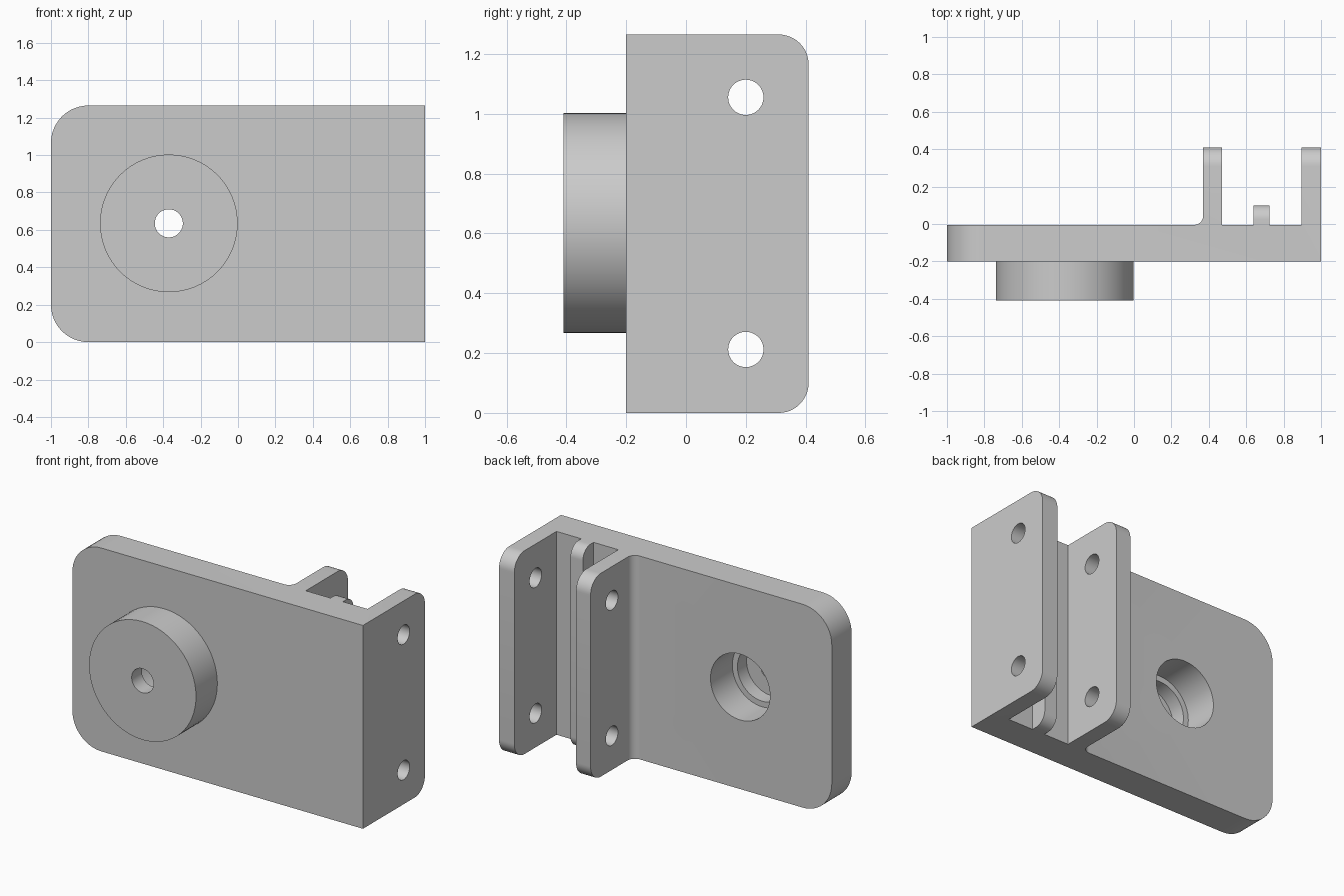
import bpy, bmesh, math
from mathutils import Matrix, Vector

cube = bpy.data.objects.get("Cube")
if cube:
    bpy.data.objects.remove(cube, do_unlink=True)

grey = bpy.data.materials.new("plain_grey")
grey.use_nodes = True
COLOUR = (0.6, 0.6, 0.6, 1)
grey.diffuse_color = COLOUR
grey.node_tree.nodes["Principled BSDF"].inputs["Base Color"].default_value = COLOUR

HEIGHT = 1.265
FRONT, BACK, TIP, RIB_TIP = -0.2, -0.005, 0.41, 0.1
BORE = Vector((-0.37, 0, 0.635))


def add_object(name, bm):
    bmesh.ops.recalc_face_normals(bm, faces=bm.faces[:])
    mesh = bpy.data.meshes.new(name)
    bm.to_mesh(mesh)
    bm.free()
    mesh.materials.append(grey)
    obj = bpy.data.objects.new(name, mesh)
    bpy.context.collection.objects.link(obj)
    return obj


def round_edges(bm, test, radius):
    """Round every edge whose two end points pass the test."""
    edges = [e for e in bm.edges if test(e.verts[0].co, e.verts[1].co)]
    bmesh.ops.bevel(bm, geom=edges, offset=radius, segments=12,
                    profile=0.5, affect='EDGES')


def near(a, b):
    return abs(a - b) < 1e-4


def lathe_y(name, profile, centre):
    """Revolve (radius, y) points around the y axis."""
    bm = bmesh.new()
    verts = [bm.verts.new((r, y, 0)) for r, y in profile]
    edges = [bm.edges.new(pair) for pair in zip(verts, verts[1:])]
    bmesh.ops.spin(bm, geom=verts + edges, cent=(0, 0, 0), axis=(0, 1, 0),
                   angle=math.tau, steps=64, use_merge=True)
    bmesh.ops.remove_doubles(bm, verts=bm.verts[:], dist=1e-5)
    bmesh.ops.translate(bm, verts=bm.verts[:], vec=centre)
    return add_object(name, bm)


def combine(target, tool, operation):
    tool.hide_render = True
    mod = target.modifiers.new(tool.name, 'BOOLEAN')
    mod.operation, mod.solver, mod.object = operation, 'EXACT', tool
    bpy.context.view_layer.objects.active = target
    bpy.ops.object.modifier_apply(modifier=mod.name)
    bpy.data.objects.remove(tool, do_unlink=True)


# Bracket body: plan outline with two flanges and a rib, raised to full height
outline = [(-1, FRONT), (1, FRONT), (1, TIP), (0.895, TIP), (0.895, BACK),
           (0.725, BACK), (0.725, RIB_TIP), (0.64, RIB_TIP), (0.64, BACK),
           (0.47, BACK), (0.47, TIP), (0.37, TIP), (0.37, BACK), (-1, BACK)]
bm = bmesh.new()
base = bm.faces.new([bm.verts.new((x, y, 0)) for x, y in outline])
raised = bmesh.ops.extrude_face_region(bm, geom=[base])["geom"]
bmesh.ops.translate(bm, verts=[v for v in raised if isinstance(v, bmesh.types.BMVert)],
                    vec=(0, 0, HEIGHT))
bmesh.ops.recalc_face_normals(bm, faces=bm.faces[:])

# Rounded plate end, flange tips, rib tip and the inside fillet
round_edges(bm, lambda a, b: near(a.x, -1) and near(b.x, -1) and near(a.z, b.z), 0.2)
round_edges(bm, lambda a, b: near(a.y, TIP) and near(b.y, TIP) and near(a.z, b.z), 0.1)
round_edges(bm, lambda a, b: near(a.y, RIB_TIP) and near(b.y, RIB_TIP) and near(a.z, b.z), 0.075)
round_edges(bm, lambda a, b: all(near(p.x, 0.37) and near(p.y, BACK) for p in (a, b)), 0.05)
bracket = add_object("bracket", bm)

# Round boss on the front
boss = lathe_y("boss", [(0, -0.41), (0.368, -0.41), (0.368, -0.15), (0, -0.15)], BORE)
combine(bracket, boss, 'UNION')

# Stepped bore, wide at the back and narrow at the front
bore = lathe_y("bore_cutter", [(0, -0.5), (0.075, -0.5), (0.075, -0.31), (0.17, -0.31),
                               (0.17, -0.22), (0.205, -0.22), (0.205, 0.1), (0, 0.1)], BORE)
combine(bracket, bore, 'DIFFERENCE')

# Pin holes through both flanges
for z in (0.212, 1.055):
    bm = bmesh.new()
    bmesh.ops.create_cone(bm, cap_ends=True, segments=48, radius1=0.059, radius2=0.059, depth=1,
                          matrix=Matrix.Translation((0.7, 0.2, z)) @ Matrix.Rotation(math.pi / 2, 4, 'Y'))
    combine(bracket, add_object("pin_hole_cutter", bm), 'DIFFERENCE')

# Smooth curves, sharp edges
bpy.ops.object.select_all(action='DESELECT')
bracket.select_set(True)
bpy.context.view_layer.objects.active = bracket
bpy.ops.object.shade_smooth_by_angle(angle=math.radians(30))
